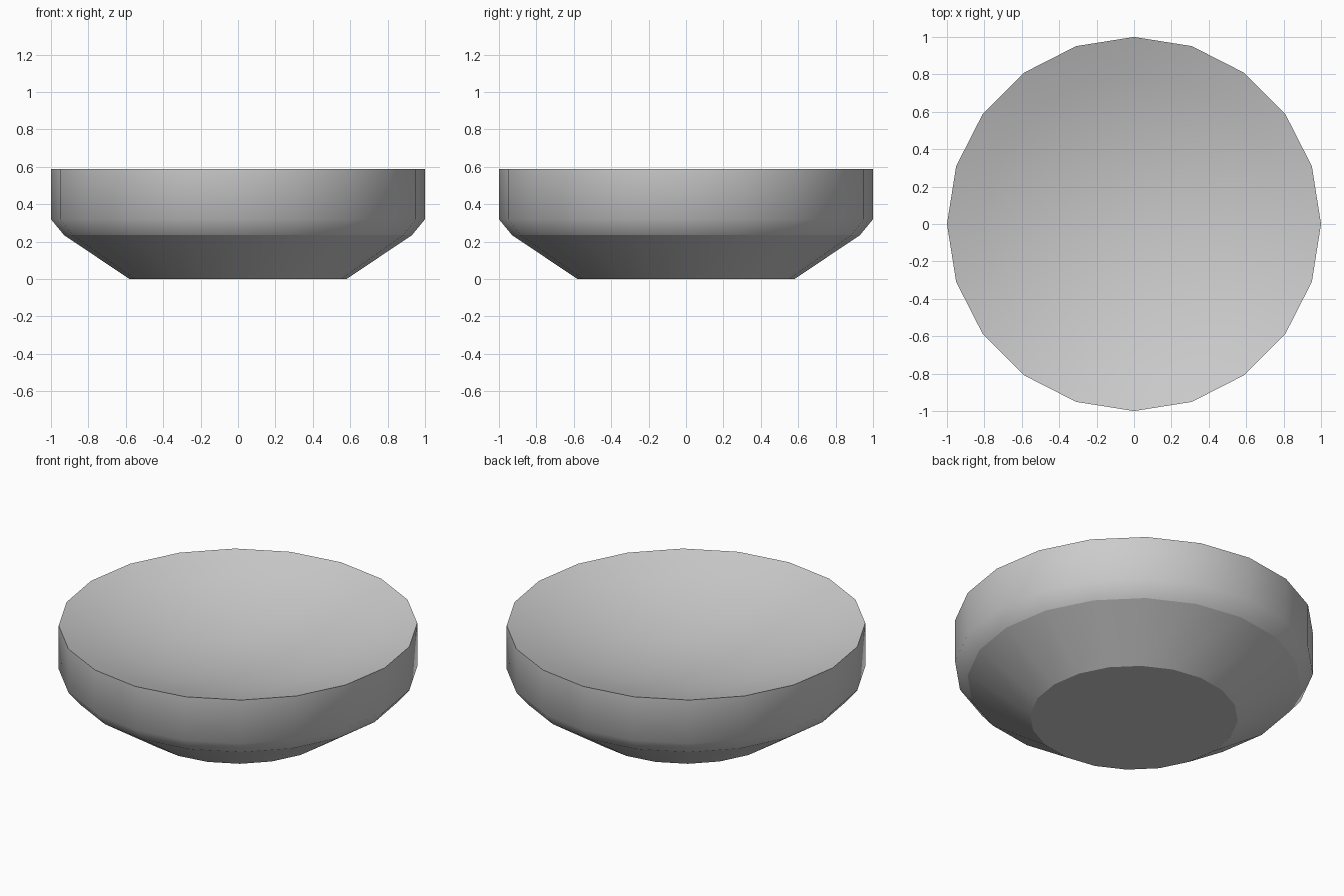
import bpy, bmesh, math

if "Cube" in bpy.data.objects:
    bpy.data.objects.remove(bpy.data.objects["Cube"])

SIDES = 20

def lathe(name, profile, sharp_rings):
    """Revolve (radius, z) points around z; radius 0 closes to a pole."""
    bm = bmesh.new()
    rings = []
    for r, z in profile:
        if r == 0:
            rings.append([bm.verts.new((0, 0, z))] * SIDES)
        else:
            rings.append([bm.verts.new((r * math.cos(2 * math.pi * i / SIDES),
                                        r * math.sin(2 * math.pi * i / SIDES), z))
                          for i in range(SIDES)])
    for lo, hi in zip(rings, rings[1:]):
        for i in range(SIDES):
            j = (i + 1) % SIDES
            bm.faces.new(dict.fromkeys((lo[i], lo[j], hi[j], hi[i])))
    bm.faces.new(rings[0][::-1])  # flat base
    bmesh.ops.recalc_face_normals(bm, faces=bm.faces)
    # smooth shading with chosen rings kept crisp
    for f in bm.faces:
        f.smooth = True
    for k in sharp_rings:
        for i in range(SIDES):
            bm.edges.get((rings[k][i], rings[k][(i + 1) % SIDES])).smooth = False
    mesh = bpy.data.meshes.new(name)
    bm.to_mesh(mesh)
    bm.free()
    obj = bpy.data.objects.new(name, mesh)
    bpy.context.collection.objects.link(obj)
    return obj

# outer shell: foot, sloped underside, bevel, upright wall
outer = [(0.58, 0), (0.93, 0.235), (1, 0.32), (1, 0.588)]
# dished top
depth = 0.2
dish = [(r, 0.588 - depth * (1 - r * r)) for r in (0.8, 0.6, 0.4, 0.2, 0)]
lathe("shallow_bowl", outer + dish, sharp_rings=(0, 1, 3))
